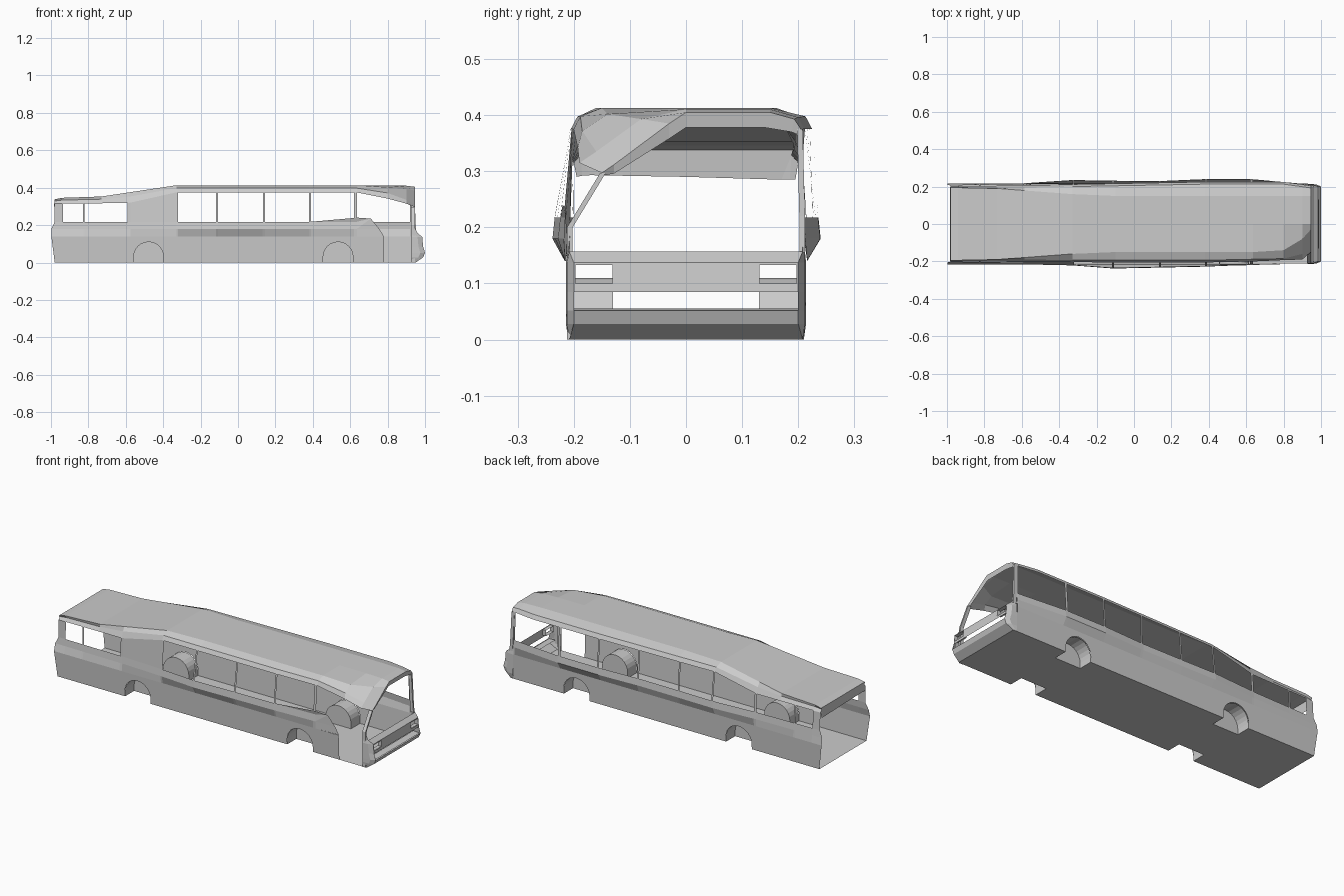
import bpy, bmesh
from math import cos, sin, pi
from mathutils import Vector

if "Cube" in bpy.data.objects:
    bpy.data.objects.remove(bpy.data.objects["Cube"])


def build(name, faces):
    """Mesh object from a list of polygons given as point lists."""
    bm = bmesh.new()
    for f in faces:
        bm.faces.new([bm.verts.new(p) for p in f])
    bmesh.ops.remove_doubles(bm, verts=bm.verts, dist=0.0005)
    bmesh.ops.triangulate(bm, faces=[f for f in bm.faces if len(f.verts) > 4])
    me = bpy.data.meshes.new(name)
    bm.to_mesh(me)
    bm.free()
    ob = bpy.data.objects.new(name, me)
    bpy.context.collection.objects.link(ob)
    return ob


def lerp(table, x):
    if x <= table[0][0]:
        return table[0][1]
    for (a, u), (b, v) in zip(table, table[1:]):
        if x <= b:
            return u + (v - u) * (x - a) / (b - a)
    return table[-1][1]


def bridge(a, b):
    return [[a[i], a[i + 1], b[i + 1], b[i]] for i in range(len(a) - 1)]


def beam(name, pts, w, d):
    """Square post following a path."""
    rings = [[Vector(p) + Vector((sx * w, sy * d, 0))
              for sx, sy in ((-1, -1), (1, -1), (1, 1), (-1, 1), (-1, -1))] for p in pts]
    return build(name, [f for a, b in zip(rings, rings[1:]) for f in bridge(a, b)])


# body lines along the length
EAVE = [(-.98, .315), (-.585, .318), (-.33, .375), (.95, .375)]
ROOF = [(-.98, .338), (-.94, .346), (-.73, .353), (-.33, .413), (.88, .413), (.945, .405)]
BELT = {1: [(-.98, .21), (-.6, .217), (-.33, .235), (.1, .228), (.38, .24), (.75, .239), (.93, .212)],
        -1: [(-.98, .205), (-.45, .212), (-.11, .238), (.38, .228), (.78, .212), (.93, .21)]}
EAVE_Y = {1: [(-.98, .2), (-.33, .212), (.38, .225), (.8, .225), (.945, .205)],
          -1: [(-.98, .2), (-.33, .204), (.3, .207), (.65, .2)]}
ARCHES, R, INNER = (-.478, .535), .08, .13
WINDOWS = [(-.935, -.83), (-.82, -.59), (-.575, -.33), (-.32, -.118), (-.108, .135),
           (.145, .38), (.39, .62)]


def wall_point(side, x, row):
    belt = lerp(BELT[side], x)
    z, y = [(0, .21), (.14, .216), (.18, belt), (.218, belt - .004),
            (lerp(EAVE, x), lerp(EAVE_Y[side], x))][row]
    if x < -.975 and row in (1, 2):
        x = -.998
    return (x, side * y, z)


def arch_outline(cx):
    pts = [(cx - R, 0)]
    pts += [(cx - R * cos(pi * i / 12), .03 + R * sin(pi * i / 12)) for i in range(13)]
    return pts + [(cx + R, 0)]


for side, label in ((1, "left"), (-1, "right")):
    # lower skirt with arch cut-outs
    faces = []
    end = .93 if side > 0 else .78
    cuts = [-.98, -.66, -.3, .36, .71, end]
    for a, b in zip(cuts, cuts[1:]):
        poly = [wall_point(side, b, 0), wall_point(side, b, 1),
                wall_point(side, a, 1), wall_point(side, a, 0)]
        for cx in ARCHES:
            if a < cx < b:
                poly += [(x, side * (.21 + .006 * z / .14), z) for x, z in arch_outline(cx)]
        faces.append(poly)
    build(label + "_skirt", faces)

    # belt panels and window posts
    wins = WINDOWS + [(.635, .92)]
    if side < 0:
        wins = [w for w in wins if w[0] != -.575]
    xs = sorted({-.98, -.33, -.11, .13, .38, .93} | {v for w in WINDOWS for v in w} | {.635, .92})
    faces = []
    for a, b in zip(xs, xs[1:]):
        mid = (a + b) / 2
        is_open = any(p < mid < q for p, q in wins)
        if side < 0 and mid > .63:
            continue
        for r in (1, 2, 3):
            if r == 3 and is_open:
                continue
            faces.append([wall_point(side, a, r), wall_point(side, b, r),
                          wall_point(side, b, r + 1), wall_point(side, a, r + 1)])
    if side < 0:
        # stepped sill ahead of the door opening
        faces += [[wall_point(-1, .635, r) for r in (1, 2)] + [(.755, -.212, .18), (.78, -.214, .14)],
                  [wall_point(-1, .635, 2), wall_point(-1, .635, 3), (.64, -.22, .24),
                   (.71, -.215, .235), (.755, -.212, .18)],
                  [wall_point(-1, .39, 3), wall_point(-1, .635, 3), (.64, -.22, .24)]]
    build(label + "_side_panels", faces)

    # wheel housings
    for cx in ARCHES:
        o = arch_outline(cx)
        outer = [(x, side * .21, z) for x, z in o]
        inner = [(x, side * INNER, z) for x, z in o]
        build(label + "_wheel_housing", bridge(outer, inner) + [inner])

# floor with gaps at the wheel housings
floor = [[(-.98, -INNER, 0), (.95, -INNER, 0), (.95, INNER, 0), (-.98, INNER, 0)]]
spans = [(-.98, ARCHES[0] - R), (ARCHES[0] + R, ARCHES[1] - R), (ARCHES[1] + R, .95)]
for s in (1, -1):
    floor += [[(a, s * INNER, 0), (b, s * INNER, 0), (b, s * .21, 0), (a, s * .21, 0)] for a, b in spans]
build("floor", floor)


# roof: lofted cross-sections, folded down at the right front corner
def roof_section(x):
    e, r = lerp(EAVE, x), lerp(ROOF, x)
    crown = lerp([(-.98, .195), (-.73, .19), (-.2, .15), (.945, .15)], x)
    half = {}
    for s in (1, -1):
        ey = lerp(EAVE_Y[s], x)
        half[s] = [(x, s * ey, e), (x, s * (ey - .012), e + (r - e) * .6), (x, s * crown, r)]
    return half[-1] + [(x, 0, r)] + half[1][::-1]


sections = [roof_section(x) for x in (-.98, -.94, -.73, -.585, -.33, -.1, .38, .635, .8, .9, .945)]
folds = {8: [(-.193, .342), (-.185, .372), (-.14, .402)],
         9: [(-.19, .315), (-.16, .335), (-.08, .393)],
         10: [(-.15, .297), (-.128, .312), (-.03, .385)]}
for i, pts in folds.items():
    x = sections[i][0][0]
    sections[i][:3] = [(x, y, z) for y, z in pts]
build("roof", [f for a, b in zip(sections, sections[1:]) for f in bridge(a, b)])

# header over the windscreen
lower = [(.94, y, z) for y, z in ((-.15, .292), (-.128, .296), (-.03, .358), (0, .378),
                                  (.14, .378), (.188, .37), (.2, .365))]
build("windscreen_header", bridge(sections[-1], lower))

# header over the open rear end
rear_low = [(-.985, y, z) for y, z in ((-.195, .29), (-.185, .292), (-.17, .293), (0, .29),
                                       (.17, .285), (.185, .285), (.195, .285))]
build("rear_header", bridge(sections[0], rear_low))

# front pillars
beam("left_front_pillar", [(.945, .207, .155), (.94, .207, .22), (.935, .203, .375)], .009, .005)
beam("right_front_pillar", [(.935, -.207, 0), (.935, -.207, .2), (.935, -.148, .297)], .01, .005)


# nose rows wrapped around the front corners
def nose_row(x, z, w=.2, out=.214):
    half = [(.93, out, z), (x - .025, out - .002, z), (x, w, z)]
    return [(px, -y, z) for px, y, z in half] + [(px, y, z) for px, y, z in half[::-1]]


rows = [nose_row(.95, 0, .208, .21), nose_row(.99, .028), nose_row(1.0, .052),
        nose_row(.99, .085), nose_row(.985, .137), nose_row(.96, .157, .208, .212)]
build("front_bumper", bridge(rows[0], rows[1]) + bridge(rows[1], rows[2])
      + [[(.995, -.2, .052), (.995, .2, .052), (.955, .2, .055), (.955, -.2, .055)]])
build("front_ledge", bridge(rows[4], rows[5]))
corners = []
for i in (2, 3):
    quads = bridge(rows[i], rows[i + 1])
    corners += [quads[0], quads[1], quads[3], quads[4]]
build("nose_corners", corners)

# grille panel with headlight openings and their surrounds
ys, zs = (-.2, -.197, -.131, .131, .197, .2), (.085, .1, .133, .137)
panel = []
for j in range(3):
    for i in range(5):
        if j == 1 and i in (1, 3):
            continue
        panel.append([(.99 - (z - .085) * .096, y, z) for y, z in
                      ((ys[i], zs[j]), (ys[i + 1], zs[j]), (ys[i + 1], zs[j + 1]), (ys[i], zs[j + 1]))])
build("front_grille_panel", panel)
for s in (1, -1):
    ring = [(s * a, z) for a, z in ((.131, .1), (.197, .1), (.197, .133), (.131, .133), (.131, .1))]
    build("headlight_surround", bridge([(.987, y, z) for y, z in ring], [(.965, y, z) for y, z in ring]))
    # side cheek between ledge and window sill
    build("front_cheek", [[(.93, s * .212, .157), (.96, s * .208, .157), (.93, s * .206, .215)]])
